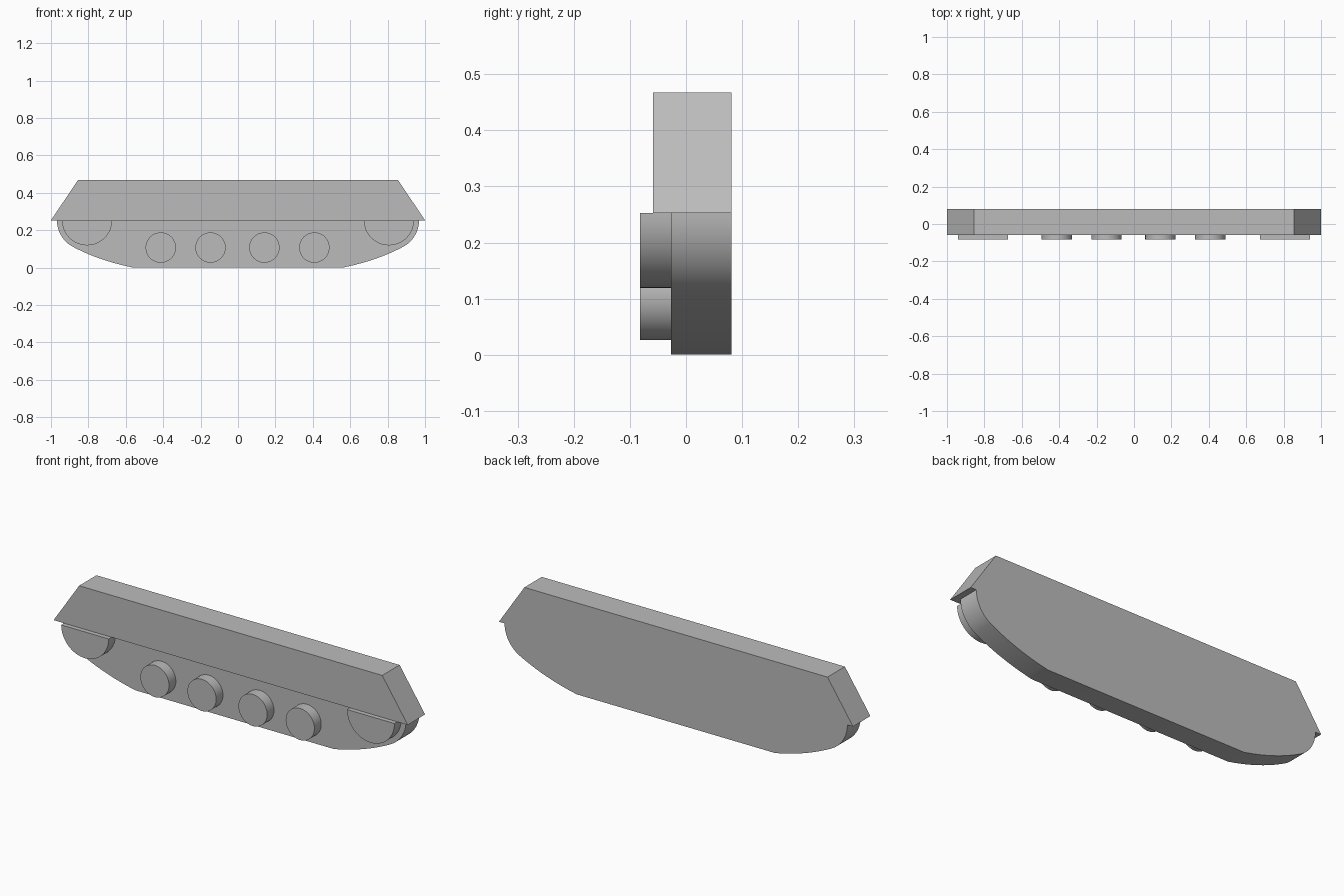
import bpy
from math import sin, cos, pi, radians

cube = bpy.data.objects.get("Cube")
if cube:
    bpy.data.objects.remove(cube, do_unlink=True)

grey = bpy.data.materials.new("plain grey")
grey.use_nodes = True
grey.diffuse_color = (0.5, 0.5, 0.5, 1)
grey.node_tree.nodes["Principled BSDF"].inputs["Base Color"].default_value = grey.diffuse_color


def extrude_profile(name, profile, y_front, y_back):
    """Solid from an (x, z) outline, counter-clockwise seen from the front."""
    n = len(profile)
    verts = [(x, y, z) for y in (y_front, y_back) for x, z in profile]
    faces = [list(range(n)), list(range(2 * n - 1, n - 1, -1))]
    faces += [[i, i + n, (i + 1) % n + n, (i + 1) % n] for i in range(n)]
    mesh = bpy.data.meshes.new(name)
    mesh.from_pydata(verts, [], faces)
    mesh.materials.append(grey)
    obj = bpy.data.objects.new(name, mesh)
    bpy.context.collection.objects.link(obj)
    bpy.context.view_layer.objects.active = obj
    obj.select_set(True)
    bpy.ops.object.shade_smooth_by_angle(angle=radians(20))
    obj.select_set(False)
    return obj


def arc(cx, cz, r, start, end, steps):
    angles = [radians(start + (end - start) * i / steps) for i in range(steps + 1)]
    return [(cx + r * cos(a), cz + r * sin(a)) for a in angles]


def bezier(a, b, c, steps):
    ts = [i / steps for i in range(steps)]
    return [tuple((1 - t) ** 2 * p + 2 * t * (1 - t) * q + t * t * r
                  for p, q, r in zip(a, b, c)) for t in ts]


BACK, TRACK_FRONT, SKIRT_FRONT, WHEEL_FRONT = 0.081, -0.027, -0.059, -0.082
SEAM = 0.253       # height where the skirt meets the track
END_X = 0.807      # centre of the end wheels

# Upper armoured skirt
extrude_profile("side_skirt", [(-1, SEAM), (1, SEAM), (0.856, 0.467), (-0.856, 0.467)],
                SKIRT_FRONT, BACK)

# Track body: flat bottom, gently curved ramps, round ends
round_end = arc(END_X, SEAM, 0.161, -60, 0, 16)
right_half = bezier((0.56, 0), (0.745, 0.037), round_end[0], 12) + round_end
left_half = [(-x, z) for x, z in reversed(right_half)]
extrude_profile("track_body", right_half + left_half, TRACK_FRONT, BACK)

# Half-covered end wheels
for side, label in ((1, "left"), (-1, "right")):
    extrude_profile(label + "_end_wheel", arc(side * END_X, SEAM, 0.134, -180, 0, 32),
                    WHEEL_FRONT, TRACK_FRONT)

# Road wheels
for i, x in enumerate((-0.413, -0.147, 0.141, 0.408)):
    extrude_profile(f"road_wheel_{i + 1}", arc(x, 0.107, 0.081, 0, 360, 48)[:-1],
                    WHEEL_FRONT, TRACK_FRONT)
